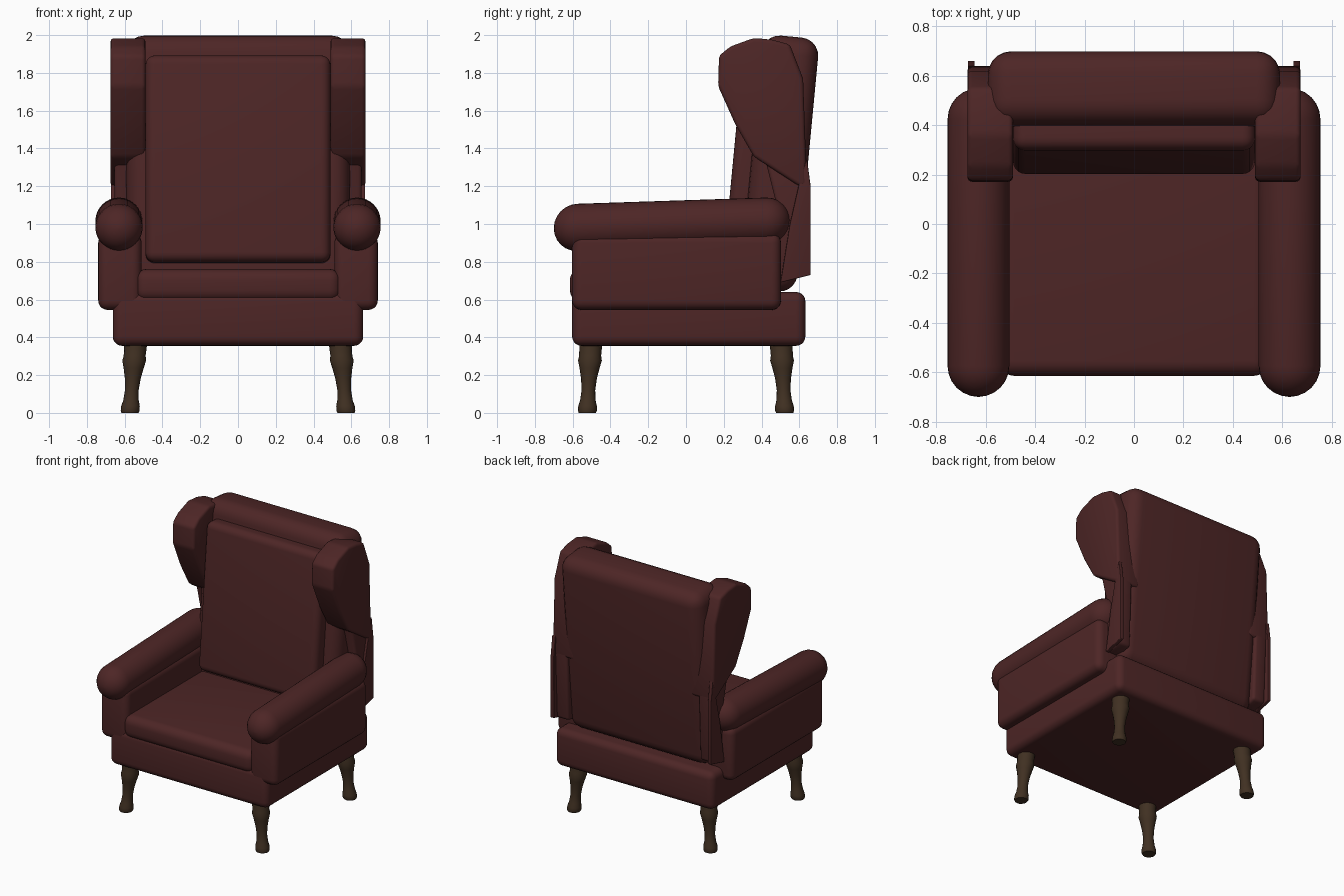
import bpy, bmesh, math
from mathutils import Vector, Matrix

old = bpy.data.objects.get("Cube")
if old:
    bpy.data.objects.remove(old, do_unlink=True)


def material(name, rgb):
    m = bpy.data.materials.new(name)
    m.use_nodes = True
    m.diffuse_color = (*rgb, 1)
    m.node_tree.nodes["Principled BSDF"].inputs["Base Color"].default_value = (*rgb, 1)
    return m


LEATHER = material("oxblood leather", (0.075, 0.019, 0.019))
WOOD = material("dark wood", (0.052, 0.03, 0.016))


def finish(name, bm, mat, bevel=0, segments=5):
    """Turn a bmesh into a smooth shaded object with optional rounded edges."""
    bmesh.ops.recalc_face_normals(bm, faces=bm.faces)
    mesh = bpy.data.meshes.new(name)
    bm.to_mesh(mesh)
    bm.free()
    mesh.materials.append(mat)
    ob = bpy.data.objects.new(name, mesh)
    bpy.context.collection.objects.link(ob)
    bpy.ops.object.select_all(action='DESELECT')
    ob.select_set(True)
    bpy.context.view_layer.objects.active = ob
    if bevel:
        mod = ob.modifiers.new("rounded edges", 'BEVEL')
        mod.width, mod.segments = bevel, segments
        mod.limit_method = 'ANGLE'
        mod.angle_limit = math.radians(20)
        bpy.ops.object.modifier_apply(modifier=mod.name)
    bpy.ops.object.shade_smooth_by_angle(angle=math.radians(35))
    return ob


def block(name, low, high, bevel, tilt=0):
    """Padded box between two corners, tilted back around its centre."""
    low, high = Vector(low), Vector(high)
    bm = bmesh.new()
    place = (Matrix.Translation((low + high) / 2) @ Matrix.Rotation(tilt, 4, 'X')
             @ Matrix.Diagonal((*(high - low), 1)))
    bmesh.ops.create_cube(bm, size=1, matrix=place)
    return finish(name, bm, LEATHER, bevel)


def slab(name, side, outline, inner, outer, bevel):
    """Side profile in y, z given thickness along x."""
    bm = bmesh.new()
    a = [bm.verts.new((side * inner, y, z)) for y, z in outline]
    b = [bm.verts.new((side * outer, y, z)) for y, z in outline]
    bm.faces.new(a)
    bm.faces.new(b[::-1])
    for i in range(len(a)):
        j = (i + 1) % len(a)
        bm.faces.new((a[j], a[i], b[i], b[j]))
    return finish(name, bm, LEATHER, bevel, 3)


def turned(name, profile, start, end, mat, sides):
    """Rings of (fraction, offset, radius) set square to the main axis."""
    start, end = Vector(start), Vector(end)
    along_y = abs(end.y - start.y) > abs(end.z - start.z)
    bm = bmesh.new()
    rings = []
    for t, shift, r in profile:
        c = start.lerp(end, t)
        c += (end - start).normalized() * shift
        ring = []
        for k in range(sides):
            u = math.tau * k / sides
            p, q = r * math.cos(u), r * math.sin(u)
            ring.append(bm.verts.new(c + Vector((p, 0, q) if along_y else (p, q, 0))))
        rings.append(ring)
    for lo, hi in zip(rings, rings[1:]):
        for k in range(sides):
            n = (k + 1) % sides
            bm.faces.new((lo[k], lo[n], hi[n], hi[k]))
    bm.faces.new(rings[0])
    bm.faces.new(rings[-1])
    return finish(name, bm, mat)


# Base, seat and leaning back
TILT = -0.095
block("base", (-0.663, -0.603, 0.355), (0.663, 0.632, 0.64), 0.05)
block("seat_cushion", (-0.545, -0.615, 0.59), (0.545, 0.4, 0.762), 0.06)
block("backrest", (-0.592, 0.345, 0.645), (0.592, 0.645, 1.995), 0.095, TILT)
block("back_cushion", (-0.49, 0.25, 0.79), (0.49, 0.45, 1.89), 0.05, TILT)

# Arm roll: straight tube with domed ends
R = 0.125
dome = [math.radians(a) for a in (2, 15, 30, 45, 60, 75, 90)]
roll = [(0, -R * math.cos(a), R * math.sin(a)) for a in dome]
roll += [(1, R * math.cos(a), R * math.sin(a)) for a in reversed(dome)]

# Outlines of the wing and the strip that runs down behind the arm
wing = [(0.17, 1.73), (0.175, 1.89), (0.235, 1.94), (0.36, 1.985), (0.46, 1.975),
        (0.55, 1.95), (0.62, 1.77), (0.64, 1.2), (0.6, 1.2), (0.36, 1.355), (0.26, 1.53)]
strip = [(0.42, 1.34), (0.62, 1.5), (0.64, 1.2), (0.62, 0.72), (0.48, 0.69), (0.48, 1.1)]
fin = [(0.6, 1.22), (0.64, 1.35), (0.66, 1.2), (0.66, 0.73), (0.5, 0.69), (0.55, 1.0)]

# Turned leg, height fraction and radius from the foot up
leg = [(0, 0, 0.045), (0.03, 0, 0.05), (0.1, 0, 0.049), (0.18, 0, 0.041), (0.33, 0, 0.036),
       (0.5, 0, 0.042), (0.65, 0, 0.053), (0.76, 0, 0.063), (0.83, 0, 0.058), (1, 0, 0.061)]

for side, label in ((1, "left"), (-1, "right")):
    block(label + "_arm_panel", (side * 0.625 - 0.115, -0.603, 0.545),
          (side * 0.625 + 0.115, 0.503, 0.95), 0.05)
    turned(label + "_arm_roll", roll, (side * 0.63, -0.575, 0.982),
           (side * 0.63, 0.425, 1.015), LEATHER, 32)
    slab(label + "_wing", side, wing, 0.49, 0.675, 0.035)
    slab(label + "_wing_strip", side, strip, 0.55, 0.655, 0.02)
    slab(label + "_wing_fin", side, fin, 0.645, 0.673, 0.004)
    for front, end in ((-1, "front"), (1, "back")):
        turned(f"{end}_{label}_leg", leg, (side * 0.572, front * 0.523, 0),
               (side * 0.542, front * 0.504, 0.365), WOOD, 16)
